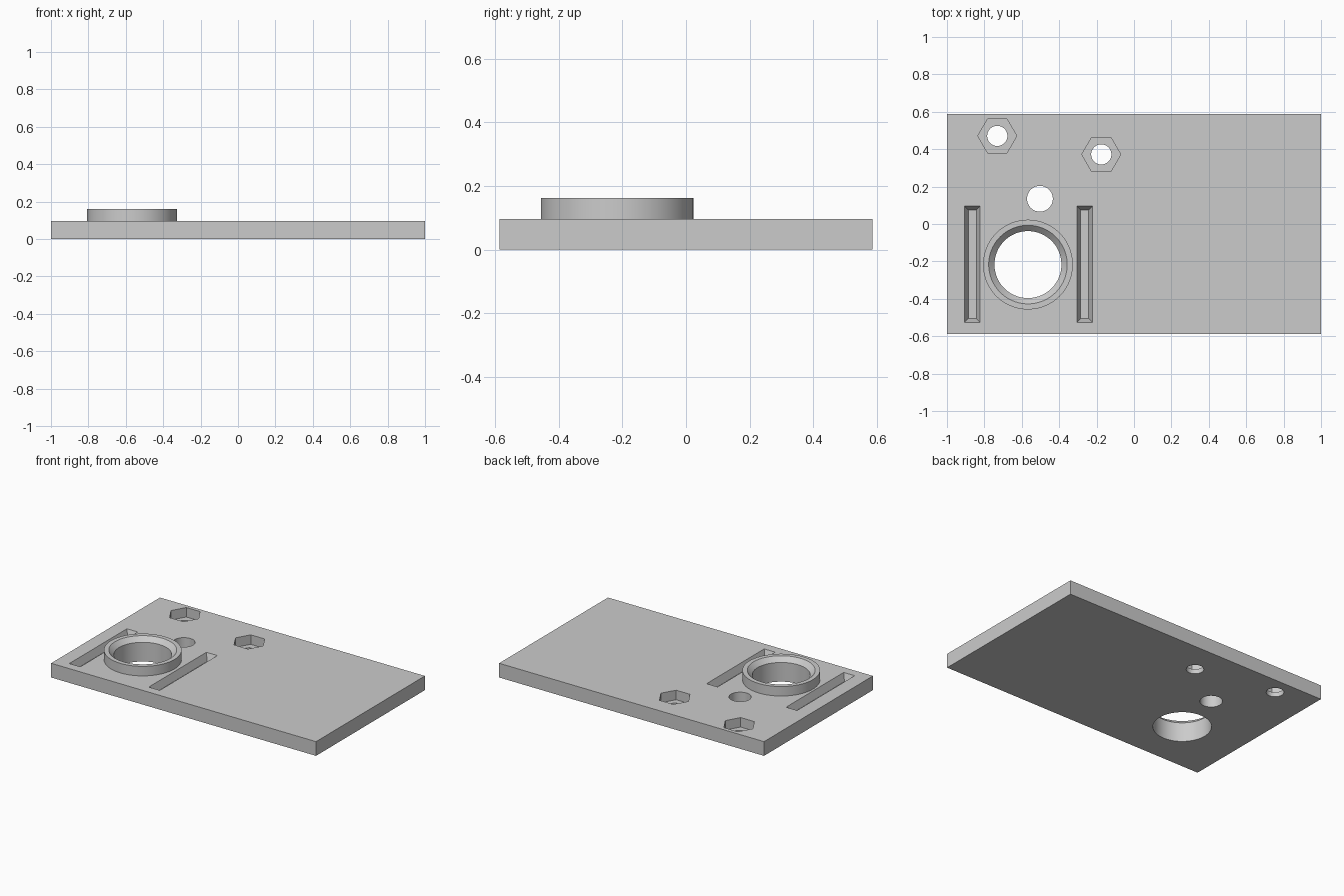
import bpy, bmesh, math
from mathutils import Matrix

cube = bpy.data.objects.get("Cube")
if cube:
    bpy.data.objects.remove(cube, do_unlink=True)

THICK = 0.097        # plate thickness
RING_TOP = 0.162
BORE_X, BORE_Y, BORE_R = -0.567, -0.217, 0.179

grey = bpy.data.materials.new("plain grey")
grey.use_nodes = True
colour = (0.6, 0.6, 0.6, 1)
grey.diffuse_color = colour
grey.node_tree.nodes["Principled BSDF"].inputs["Base Color"].default_value = colour


def finish(name, bm):
    bmesh.ops.recalc_face_normals(bm, faces=bm.faces)
    mesh = bpy.data.meshes.new(name)
    bm.to_mesh(mesh)
    bm.free()
    mesh.materials.append(grey)
    ob = bpy.data.objects.new(name, mesh)
    bpy.context.collection.objects.link(ob)
    return ob


def box(name, sx, sy, sz, centre):
    bm = bmesh.new()
    bmesh.ops.create_cube(bm, size=1)
    bmesh.ops.scale(bm, vec=(sx, sy, sz), verts=bm.verts)
    bmesh.ops.translate(bm, vec=centre, verts=bm.verts)
    return finish(name, bm)


def prism(name, x, y, radius, z0, z1, sides):
    bm = bmesh.new()
    bmesh.ops.create_cone(bm, cap_ends=True, segments=sides, radius1=radius,
                          radius2=radius, depth=z1 - z0,
                          matrix=Matrix.Translation((x, y, (z0 + z1) / 2)))
    if sides == 6:   # turn the hexagon so corners point along x
        bmesh.ops.rotate(bm, cent=(x, y, 0), verts=bm.verts,
                         matrix=Matrix.Rotation(math.radians(30), 3, 'Z'))
    return finish(name, bm)


def trough(name, x, y, depth=0.05, slope=0.039):
    """Rectangular pocket with four sloping walls, carried above the surface."""
    ob = box(name, 0.122, 0.66, depth * 2, (x, y, THICK))
    for v in ob.data.vertices:
        if v.co.z < THICK:
            v.co.x -= math.copysign(slope, v.co.x - x)
            v.co.y -= math.copysign(slope, v.co.y - y)
    return ob


def cut(target, cutter):
    mod = target.modifiers.new(cutter.name, 'BOOLEAN')
    mod.operation = 'DIFFERENCE'
    mod.solver = 'EXACT'
    mod.object = cutter
    cutter.hide_render = True
    bpy.context.view_layer.objects.active = target
    bpy.ops.object.modifier_apply(modifier=mod.name)
    bpy.data.objects.remove(cutter, do_unlink=True)


def smooth(ob):
    bpy.ops.object.select_all(action='DESELECT')
    ob.select_set(True)
    bpy.context.view_layer.objects.active = ob
    bpy.ops.object.shade_smooth_by_angle(angle=math.radians(25))


# Base plate
plate = box("base_plate", 2, 1.174, THICK, (0, 0, THICK / 2))

# Large bore and small pass-through hole
cut(plate, prism("bore_cutter", BORE_X, BORE_Y, BORE_R, -0.1, 0.3, 96))
cut(plate, prism("hole_cutter", -0.503, 0.135, 0.069, -0.1, 0.3, 48))

# Hexagonal nut pockets with screw holes
for x, y in ((-0.731, 0.471), (-0.175, 0.372)):
    cut(plate, prism("nut_cutter", x, y, 0.104, THICK - 0.065, 0.3, 6))
    cut(plate, prism("screw_cutter", x, y, 0.054, -0.1, 0.3, 48))

# Sloped slots on both sides of the bore
for x in (-0.864, -0.264):
    cut(plate, trough("slot_cutter", x, -0.215))
smooth(plate)

# Raised collar with a chamfered mouth, turned from a profile
profile = [(BORE_R, THICK), (0.24, THICK), (0.24, RING_TOP),
           (0.21, RING_TOP), (BORE_R, RING_TOP - 0.031)]
bm = bmesh.new()
verts = [bm.verts.new((r, 0, z)) for r, z in profile]
edges = [bm.edges.new((a, b)) for a, b in zip(verts, verts[1:] + verts[:1])]
bmesh.ops.spin(bm, geom=verts + edges, cent=(0, 0, 0), axis=(0, 0, 1),
               angle=math.tau, steps=96, use_merge=True)
bmesh.ops.remove_doubles(bm, verts=bm.verts, dist=0.0001)
bmesh.ops.translate(bm, vec=(BORE_X, BORE_Y, 0), verts=bm.verts)
collar = finish("collar", bm)
smooth(collar)
